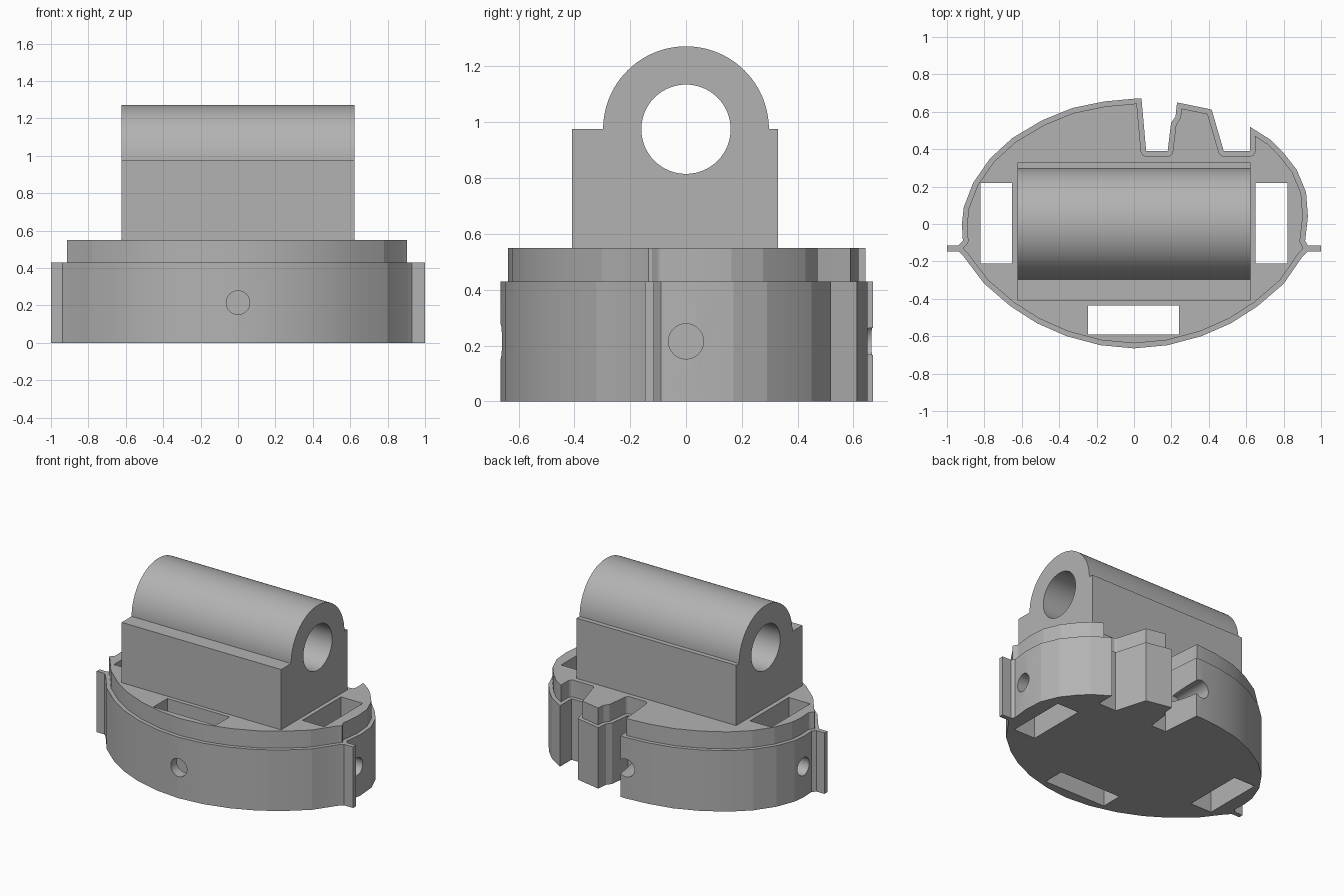
import bpy, bmesh, math
from mathutils import Vector

cube = bpy.data.objects.get("Cube")
if cube:
    bpy.data.objects.remove(cube, do_unlink=True)

grey = bpy.data.materials.new("plain_grey")
grey.use_nodes = True
GREY = (0.45, 0.45, 0.45, 1)
grey.diffuse_color = GREY
grey.node_tree.nodes["Principled BSDF"].inputs["Base Color"].default_value = GREY


def prism(name, points, start, end, axis="z"):
    """Extrude a closed profile along z (xy profile), or along x (yz profile)."""
    bm = bmesh.new()
    place = (lambda a, b, h: (a, b, h)) if axis == "z" else (lambda a, b, h: (h, a, b))
    face = bm.faces.new([bm.verts.new(place(a, b, start)) for a, b in points])
    move = Vector(place(0, 0, end - start))
    new = bmesh.ops.extrude_face_region(bm, geom=[face])["geom"]
    bmesh.ops.translate(bm, vec=move, verts=[v for v in new if isinstance(v, bmesh.types.BMVert)])
    bmesh.ops.recalc_face_normals(bm, faces=bm.faces)
    mesh = bpy.data.meshes.new(name)
    bm.to_mesh(mesh)
    bm.free()
    ob = bpy.data.objects.new(name, mesh)
    bpy.context.collection.objects.link(ob)
    mesh.materials.append(grey)
    return ob


def rect(x0, x1, y0, y1):
    return [(x0, y0), (x1, y0), (x1, y1), (x0, y1)]


def circle(cx, cy, r, n):
    return [(cx + r * math.cos(math.tau * i / n), cy + r * math.sin(math.tau * i / n)) for i in range(n)]


def inset(points, d):
    """Move a counter-clockwise outline inwards, rounding its sharp inner corners."""
    out = []
    pts = [Vector(p) for p in points]
    for i, p in enumerate(pts):
        a = (p - pts[i - 1]).normalized()
        b = (pts[(i + 1) % len(pts)] - p).normalized()
        na, nb = Vector((-a.y, a.x)), Vector((-b.y, b.x))
        turn = a.x * b.y - a.y * b.x
        if turn < -0.6:
            out += [p + (na * (1 - t / 4) + nb * (t / 4)).normalized() * d for t in range(5)]
        else:
            out.append(p + (na + nb) * d / (1 + na.dot(nb)))
    return [tuple(p) for p in out]


def combine(target, other, operation):
    mod = target.modifiers.new(operation.lower(), "BOOLEAN")
    mod.operation, mod.solver, mod.object = operation, "EXACT", other
    bpy.context.view_layer.objects.active = target
    bpy.ops.object.modifier_apply(modifier=mod.name)
    bpy.data.objects.remove(other, do_unlink=True)


def smooth(ob, degrees):
    bpy.ops.object.select_all(action="DESELECT")
    ob.select_set(True)
    bpy.context.view_layer.objects.active = ob
    bpy.ops.object.shade_smooth_by_angle(angle=math.radians(degrees))


# Base outline, counter-clockwise: rounded back left, fin roots, front, back right, two slots
front_half = [(0.8, -0.32), (0.66, -0.44), (0.52, -0.53), (0.36, -0.6), (0.18, -0.648)]
outline = [(0.04, 0.67), (0, 0.67), (-0.16, 0.655), (-0.33, 0.62), (-0.49, 0.555), (-0.65, 0.46),
           (-0.77, 0.35), (-0.86, 0.22), (-0.91, 0.09), (-0.92, 0), (-0.915, -0.09),
           (-0.94, -0.115), (-0.94, -0.145), (-0.91, -0.175)]
outline += [(-x, y) for x, y in front_half] + [(0, -0.665)] + front_half[::-1]
outline += [(0.9, -0.175), (0.93, -0.145), (0.93, -0.115), (0.915, -0.09), (0.93, 0.04), (0.92, 0.17),
            (0.87, 0.29), (0.8, 0.38), (0.73, 0.45), (0.62, 0.52)]
outline += [(0.62, 0.39), (0.48, 0.39), (0.415, 0.612), (0.23, 0.65), (0.222, 0.575),
            (0.198, 0.54), (0.18, 0.39), (0.065, 0.39)]

# Stepped base with side fins
base = prism("base", outline, 0, 0.43)
combine(base, prism("upper_step", inset(outline, 0.027), 0.02, 0.55), "UNION")
for side in (-1, 1):
    xs = sorted((side * 0.88, side * 1.0))
    combine(base, prism("fin", rect(*xs, -0.146, -0.114), 0, 0.43), "UNION")

# Rectangular wells through the base
for well in (rect(-0.82, -0.653, -0.212, 0.22), rect(0.65, 0.82, -0.212, 0.22),
             rect(-0.245, 0.24, -0.592, -0.437)):
    combine(base, prism("well_cutter", well, -0.1, 0.7), "DIFFERENCE")

# Round screw holes on all four sides
hole = circle(0, 0.215, 0.063, 32)
for angle, near, far in ((0, 0.75, 1.1), (180, 0.75, 1.1), (90, 0.4, 0.8), (270, 0.5, 0.8)):
    cutter = prism("hole_cutter", hole, near, far, "x")
    cutter.rotation_euler.z = math.radians(angle)
    bpy.context.view_layer.update()
    combine(base, cutter, "DIFFERENCE")
smooth(base, 12)

# Bearing block: rectangular body with a half-round top, bored lengthwise
AXIS, RADIUS, HALF = 0.975, 0.297, 0.622
profile = [(-0.408, 0.55), (0.33, 0.55), (0.33, AXIS)]
profile += [(RADIUS * math.cos(math.pi * i / 48), AXIS + RADIUS * math.sin(math.pi * i / 48)) for i in range(49)]
profile += [(-0.408, AXIS)]
block = prism("bearing_block", profile, -HALF, HALF, "x")
combine(block, prism("bore_cutter", circle(0, AXIS, 0.16, 64), -1, 1, "x"), "DIFFERENCE")
smooth(block, 30)
